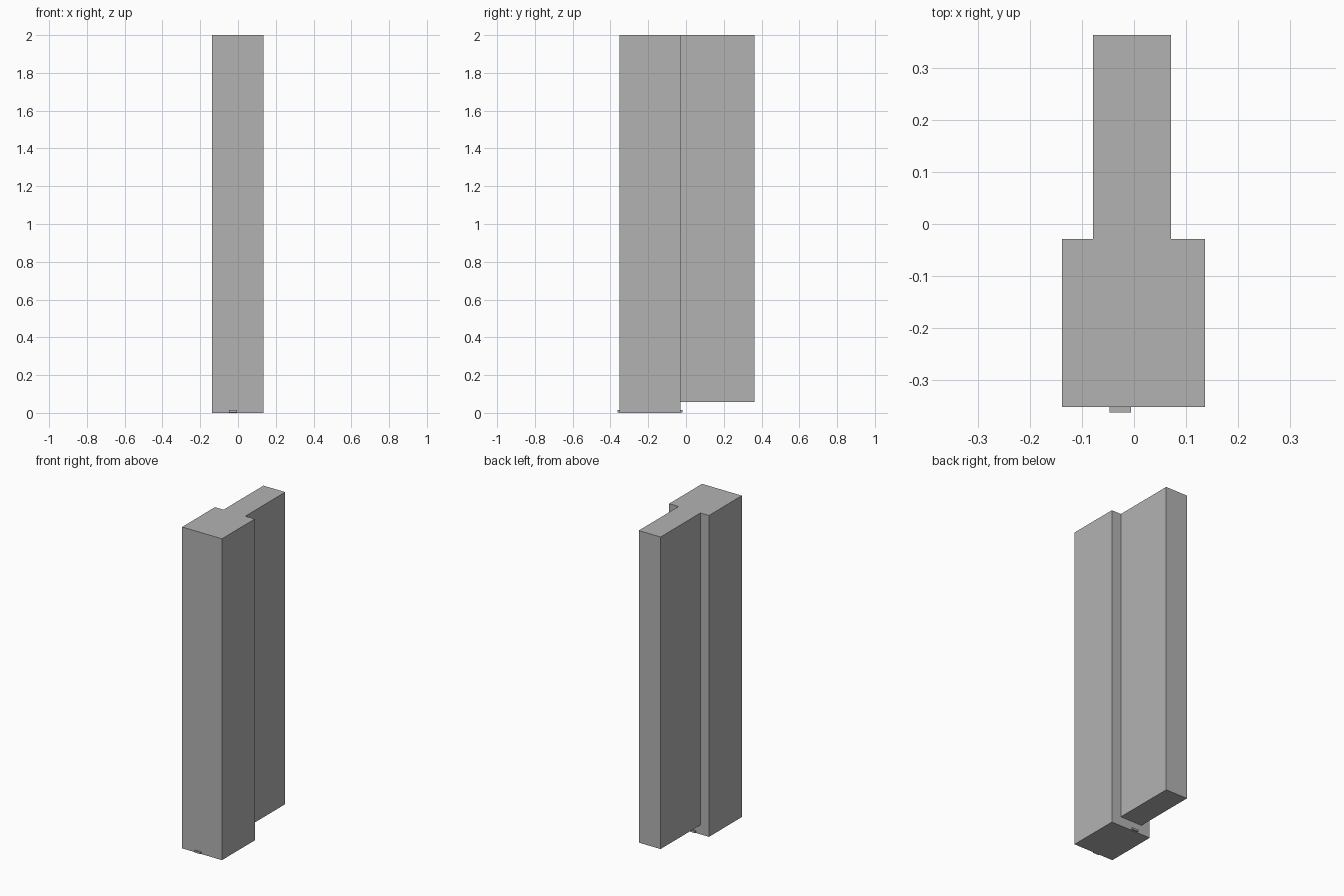
import bpy

# Remove the default cube
cube = bpy.data.objects.get("Cube")
if cube:
    bpy.data.objects.remove(cube, do_unlink=True)

# Single plain grey
grey = bpy.data.materials.new("plain_grey")
grey.use_nodes = True
colour = (0.45, 0.45, 0.45, 1)
grey.diffuse_color = colour
grey.node_tree.nodes["Principled BSDF"].inputs["Base Color"].default_value = colour


def box(name, low, high):
    """Flat-shaded box between two opposite corners."""
    centre = [(a + b) / 2 for a, b in zip(low, high)]
    bpy.ops.mesh.primitive_cube_add(size=1, location=centre)
    part = bpy.context.object
    part.name = name
    part.scale = [b - a for a, b in zip(low, high)]
    bpy.ops.object.transform_apply(location=False, rotation=False, scale=True)
    part.data.materials.append(grey)
    return part


TOP = 2.0
FRONT, STEP, BACK = -0.352, -0.029, 0.363

# Wide front post
box("front_post", (-0.138, FRONT, 0), (0.136, STEP, TOP))

# Narrower rear web, stopping short of the ground
box("rear_web", (-0.079, STEP, 0.058), (0.071, BACK, TOP))

# Small tabs at the foot of the post, front and back
for name, face, direction in (("front_tab", FRONT, -1), ("rear_tab", STEP, 1)):
    outer = face + direction * 0.01
    box(name, (-0.047, min(face, outer), 0.003), (-0.006, max(face, outer), 0.014))
